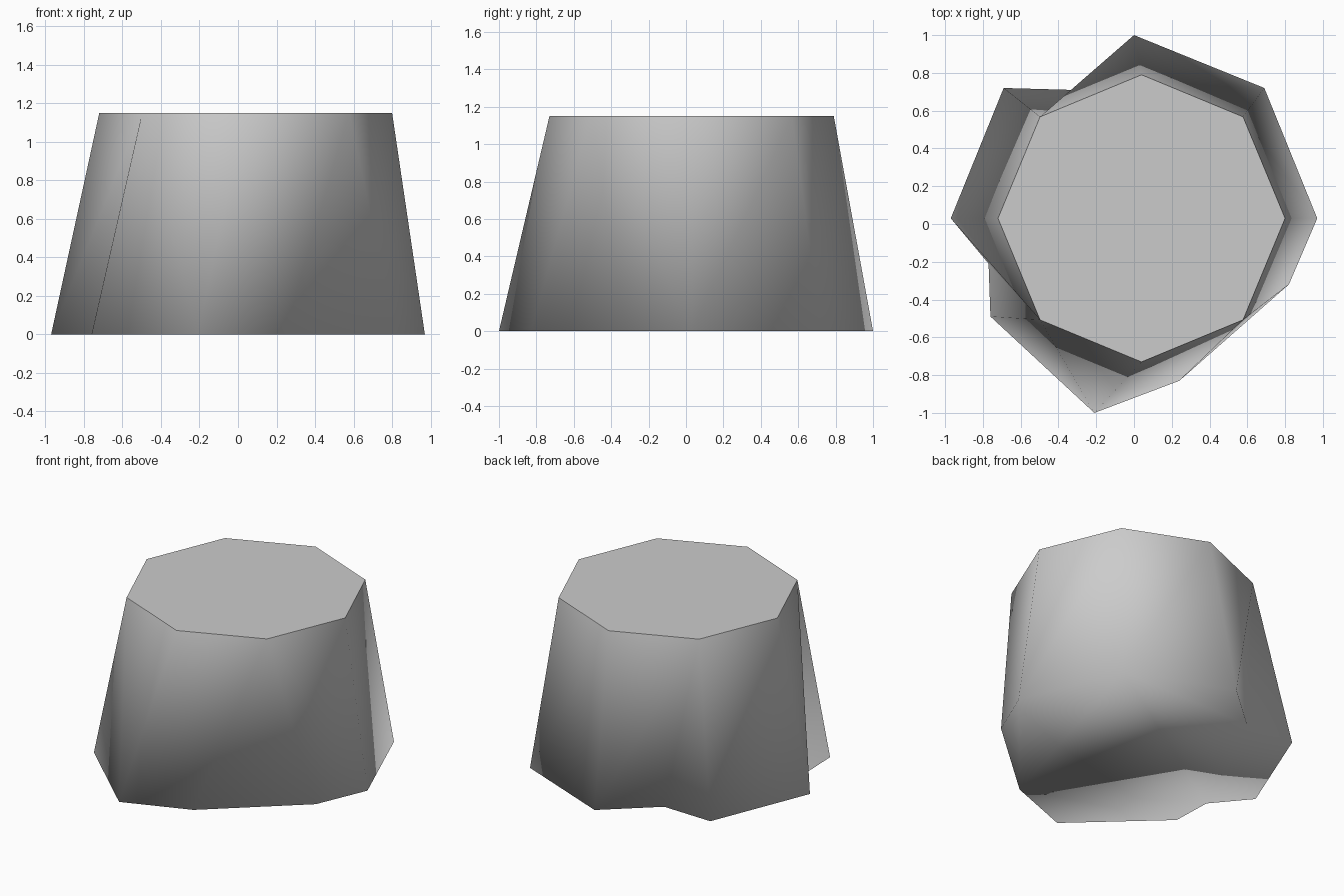
import bpy, bmesh, math

cube = bpy.data.objects.get("Cube")
if cube:
    bpy.data.objects.remove(cube, do_unlink=True)

HEIGHT = 1.15
TOP_RADIUS = 0.76
SIDES = 8

# Base outline, counter-clockwise: x, y, index of the top corner it grows from
BASE = [(0.97, 0.03, 0), (0.69, 0.72, 1), (0.0, 1.0, 2), (-0.33, 0.71, 3),
        (-0.69, 0.72, 3), (-0.97, 0.03, 4), (-0.77, -0.21, 5), (-0.76, -0.49, 5),
        (-0.21, -1.0, 6), (0.24, -0.83, 7), (0.82, -0.32, 7)]

# Single grey material
grey = bpy.data.materials.new("plain_grey")
grey.use_nodes = True
colour = (0.6, 0.6, 0.6, 1)
grey.diffuse_color = colour
grey.node_tree.nodes["Principled BSDF"].inputs["Base Color"].default_value = colour

bm = bmesh.new()

# Octagonal cut face on top, uneven root outline on the ground
top = []
for i in range(SIDES):
    a = math.tau * i / SIDES
    top.append(bm.verts.new((0.04 + TOP_RADIUS * math.cos(a),
                             0.03 + TOP_RADIUS * math.sin(a), HEIGHT)))
base = [bm.verts.new((x, y, 0)) for x, y, _ in BASE]
top_face = bm.faces.new(top)
bm.faces.new(base[::-1])

# Flared walls between the two outlines
for i, (_, _, owner) in enumerate(BASE):
    j = (i + 1) % len(BASE)
    b0, b1 = base[i], base[j]
    t0, t1 = top[owner], top[BASE[j][2]]
    if t0 is t1:
        bm.faces.new((b0, b1, t0))
    elif owner < 5:
        bm.faces.new((b0, b1, t1))
        bm.faces.new((b0, t1, t0))
    else:
        bm.faces.new((b0, b1, t0))
        bm.faces.new((b1, t1, t0))

# Smooth walls and base with a crisp top edge
for f in bm.faces:
    f.smooth = True
for e in top_face.edges:
    e.smooth = False

mesh = bpy.data.meshes.new("stump")
bm.to_mesh(mesh)
bm.free()
mesh.materials.append(grey)
stump = bpy.data.objects.new("stump", mesh)
bpy.context.collection.objects.link(stump)
